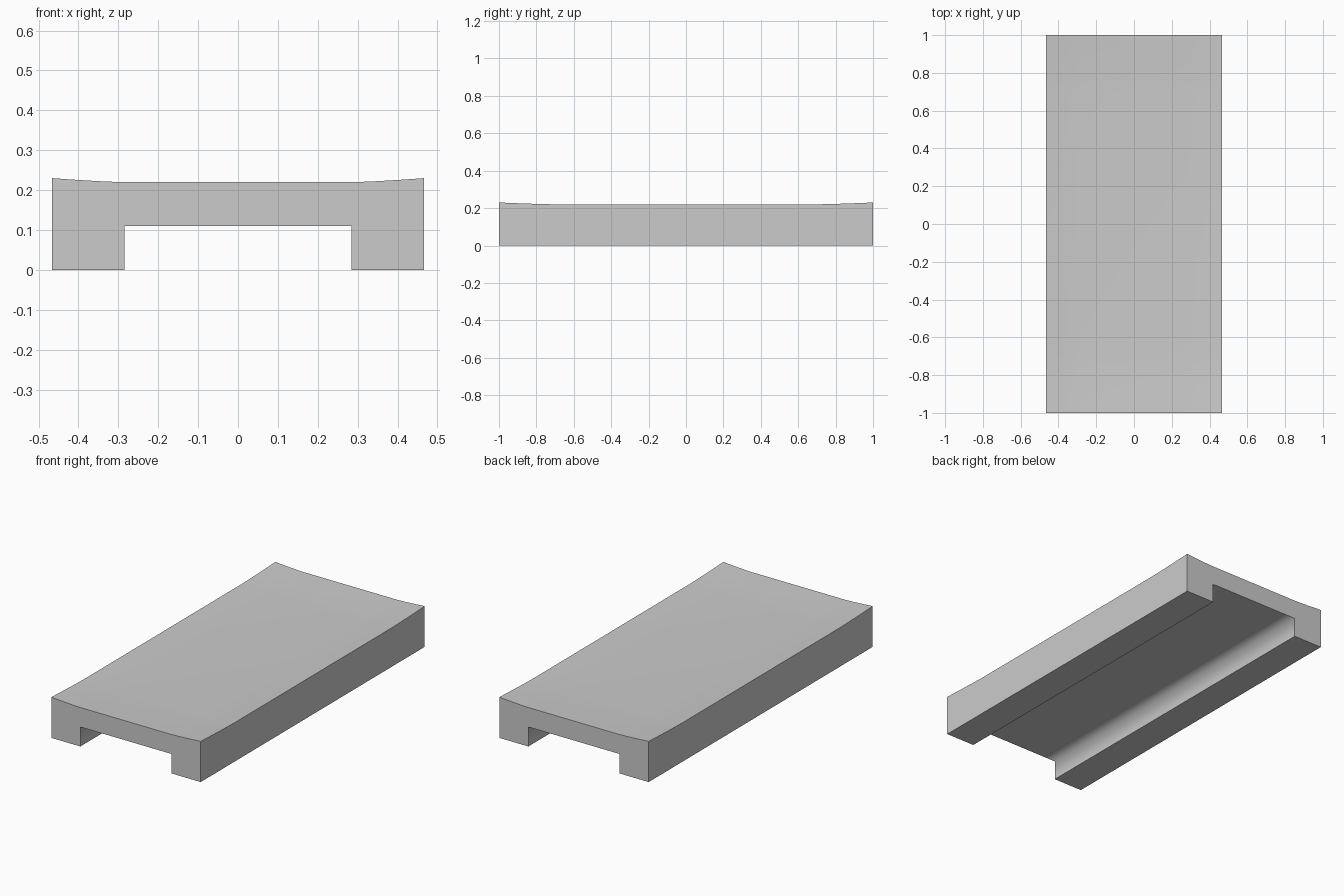
import bpy, bmesh, math

if "Cube" in bpy.data.objects:
    bpy.data.objects.remove(bpy.data.objects["Cube"])

HALF_W, HALF_L, SLOT_W, SLOT_H = 0.467, 1.0, 0.285, 0.11
FLAT_X, FLAT_Y = 0.29, 0.70


def rise(v, start, end):
    # gentle upward sweep towards a rim
    t = max(0.0, (abs(v) - start) / (end - start))
    return 0.01 * t ** 1.3


def mirrored(values):
    return [-v for v in reversed(values)] + values


xs = mirrored([FLAT_X, 0.33, 0.37, 0.42, HALF_W])
ys = mirrored([FLAT_Y, 0.76, 0.82, 0.88, 0.94, HALF_L])


def section(y):
    # underside with the open channel, then the dished top
    under = [(-HALF_W, 0), (-SLOT_W, 0), (-SLOT_W, SLOT_H), (-0.2, SLOT_H),
             (0.2, SLOT_H), (SLOT_W, SLOT_H), (SLOT_W, 0), (HALF_W, 0)]
    top = [(x, 0.21 + rise(x, FLAT_X, HALF_W) + rise(y, FLAT_Y, HALF_L))
           for x in reversed(xs)]
    return under + top


# dished slab with a channel: cross-sections joined along y
bm = bmesh.new()
rings = [[bm.verts.new((x, y, z)) for x, z in section(y)] for y in ys]
n = len(rings[0])
for a, b in zip(rings, rings[1:]):
    for i in range(n):
        j = (i + 1) % n
        bm.faces.new((a[i], a[j], b[j], b[i]))
bm.faces.new(rings[0])
bm.faces.new(rings[-1][::-1])
bmesh.ops.recalc_face_normals(bm, faces=bm.faces)

# crisp outer edges, softly shaded channel corners
for f in bm.faces:
    f.smooth = True
for e in bm.edges:
    inner = all(abs(abs(v.co.x) - SLOT_W) < 1e-4 and abs(v.co.z - SLOT_H) < 1e-4
                for v in e.verts)
    e.smooth = e.calc_face_angle(0) < math.radians(30) or inner

mesh = bpy.data.meshes.new("dished_slab")
bm.to_mesh(mesh)
bm.free()
slab = bpy.data.objects.new("dished_slab", mesh)
bpy.context.collection.objects.link(slab)
